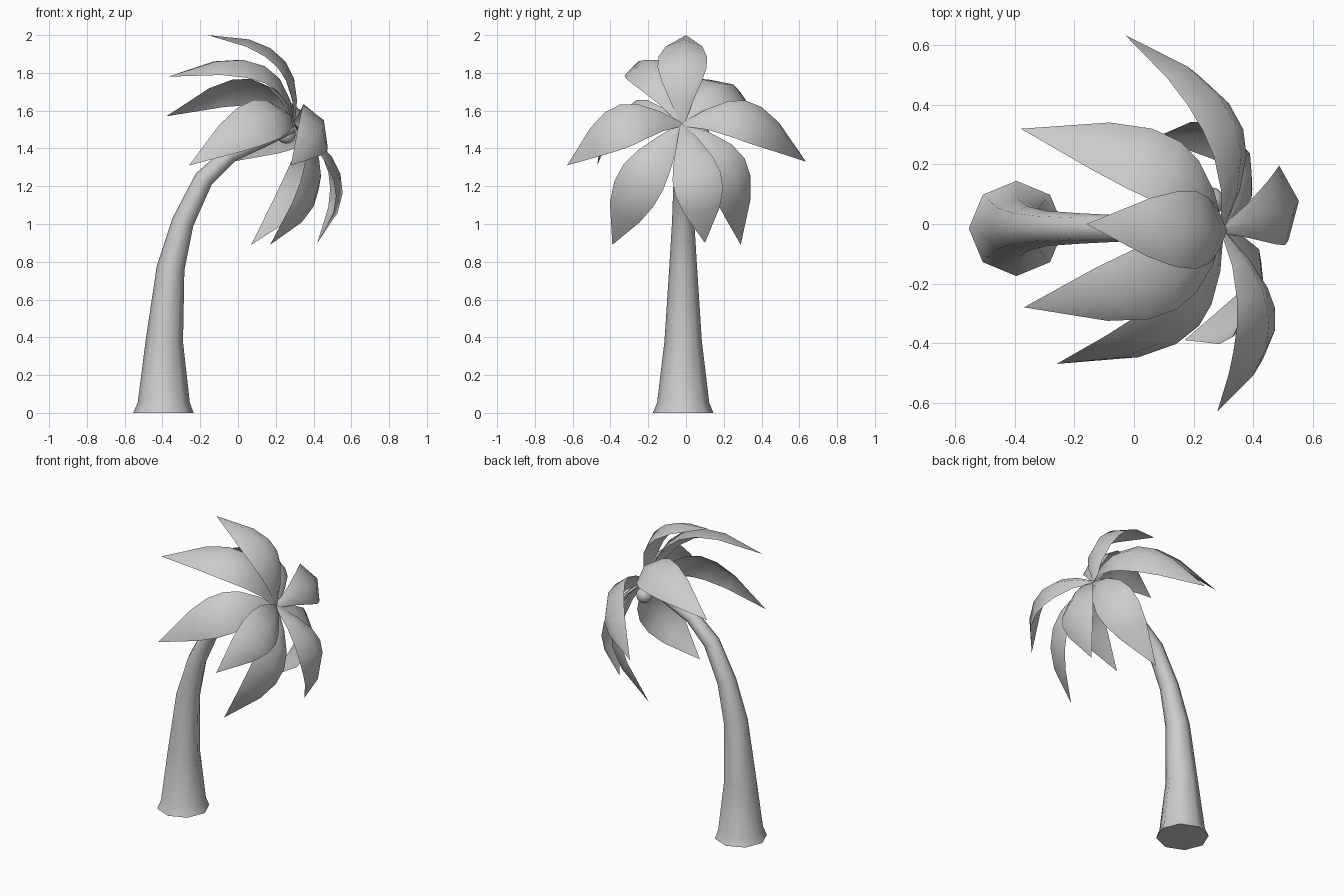
import bpy, bmesh, math
from mathutils import Vector

if "Cube" in bpy.data.objects:
    bpy.data.objects.remove(bpy.data.objects["Cube"])

CROWN = Vector((0.30, -0.02, 1.53))
AXIS = Vector((0.86, 0, 0.5)).normalized()


def make_object(name, bm, angle):
    bmesh.ops.recalc_face_normals(bm, faces=bm.faces)
    mesh = bpy.data.meshes.new(name)
    bm.to_mesh(mesh)
    bm.free()
    ob = bpy.data.objects.new(name, mesh)
    bpy.context.collection.objects.link(ob)
    bpy.ops.object.select_all(action='DESELECT')
    ob.select_set(True)
    bpy.context.view_layer.objects.active = ob
    bpy.ops.object.shade_smooth_by_angle(angle=math.radians(angle))
    return ob


# Trunk: eight-sided tapered rings (x, z, radius) along a leaning path
PATH = [(-0.395, 0, 0.16), (-0.393, 0.055, 0.138), (-0.39, 0.38, 0.099),
        (-0.357, 0.765, 0.074), (-0.292, 1.01, 0.059), (-0.18, 1.24, 0.051),
        (-0.04, 1.37, 0.044), (0.13, 1.445, 0.040), (0.29, 1.52, 0.036)]
bm = bmesh.new()
rings = []
for i, (x, z, r) in enumerate(PATH):
    a, b = PATH[max(i - 1, 0)], PATH[min(i + 1, len(PATH) - 1)]
    t = Vector((b[0] - a[0], 0, b[1] - a[1])).normalized()
    if i < 2:
        t = Vector((0, 0, 1))
    side = Vector((t.z, 0, -t.x))
    ring = []
    for k in range(8):
        ang = math.tau * k / 8
        p = Vector((x, -0.015, z)) + side * r * math.cos(ang)
        p.y += r * math.sin(ang)
        ring.append(bm.verts.new(p))
    rings.append(ring)
for lo, hi in zip(rings, rings[1:]):
    for k in range(8):
        bm.faces.new((lo[k], lo[(k + 1) % 8], hi[(k + 1) % 8], hi[k]))
bm.faces.new(rings[0])
bm.faces.new(rings[-1])
make_object("trunk", bm, 60)

# Fronds: folded strips along an arc from the crown through a midpoint to a tip
SHAPE = [(0, 0.012), (0.14, 0.062), (0.30, 0.108), (0.45, 0.130),
         (0.61, 0.128), (0.77, 0.098), (1, 0)]   # (position, half width)


def frond(name, mid, tip):
    mid, tip = Vector(mid), Vector(tip)
    ctrl = 2 * mid - (CROWN + tip) / 2
    across = (ctrl - CROWN).cross(AXIS)
    bm = bmesh.new()
    rows = []
    for t, w in SHAPE:
        p = CROWN * (1 - t) ** 2 + ctrl * 2 * t * (1 - t) + tip * t * t
        tan = ((ctrl - CROWN) * (1 - t) + (tip - ctrl) * t).normalized()
        s = (across - tan * across.dot(tan)).normalized()
        up = s.cross(tan)
        if w == 0:
            rows.append([bm.verts.new(p)])
        else:
            rows.append([bm.verts.new(p + s * w * k - up * 0.4 * w * abs(k))
                         for k in (-1, 0, 1)])
    for a, b in zip(rows, rows[1:]):
        for k in (0, 1):
            if len(b) == 1:
                bm.faces.new((a[k], a[k + 1], b[0]))
            else:
                bm.faces.new((a[k], a[k + 1], b[k + 1], b[k]))
    make_object(name, bm, 80)


FRONDS = {
    "frond_top": ((0.23, -0.02, 1.885), (-0.16, 0, 2.0)),
    "frond_upper_front": ((0.11, -0.195, 1.85), (-0.37, -0.28, 1.78)),
    "frond_upper_back": ((0.10, 0.215, 1.745), (-0.38, 0.32, 1.57)),
    "frond_front_left": ((0.145, -0.36, 1.575), (-0.26, -0.47, 1.31)),
    "frond_front": ((0.455, -0.35, 1.54), (0.28, -0.63, 1.31)),
    "frond_back": ((0.325, 0.37, 1.56), (-0.03, 0.635, 1.33)),
    "frond_lower_front": ((0.435, -0.26, 1.22), (0.17, -0.39, 0.89)),
    "frond_lower_right": ((0.55, 0.065, 1.235), (0.42, 0.10, 0.90)),
    "frond_lower_back": ((0.38, 0.255, 1.25), (0.07, 0.29, 0.89)),
}
for name, (mid, tip) in FRONDS.items():
    frond(name, mid, tip)

# Coconut tucked under the crown
bm = bmesh.new()
bmesh.ops.create_uvsphere(bm, u_segments=12, v_segments=8, radius=0.05)
bmesh.ops.translate(bm, verts=bm.verts, vec=(0.255, 0.075, 1.475))
make_object("coconut", bm, 80)
